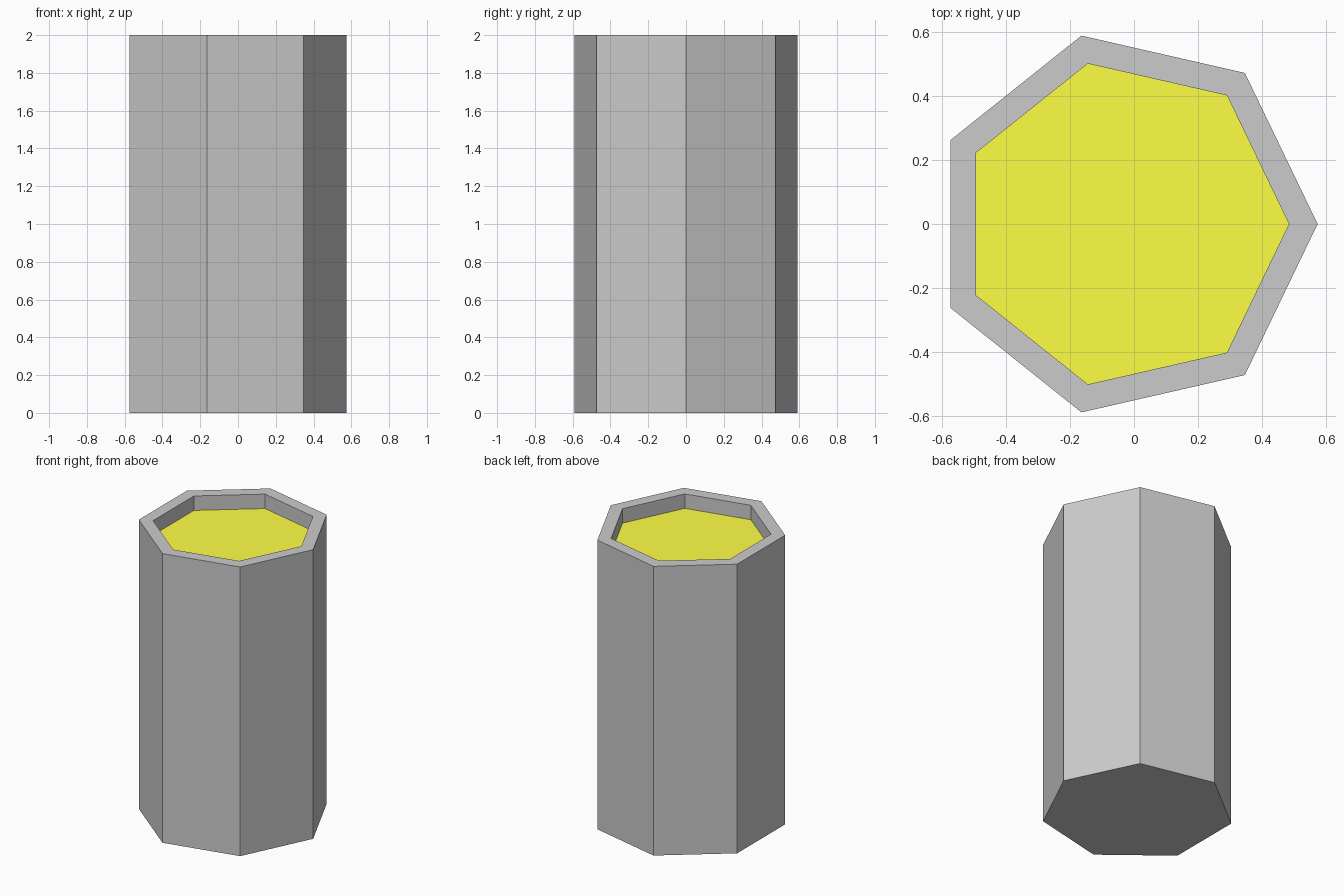
import bpy, bmesh
from math import cos, sin, tau

if "Cube" in bpy.data.objects:
    bpy.data.objects.remove(bpy.data.objects["Cube"])

SIDES = 7
CENTRE_X = -0.03
OUTER_R, INNER_R = 0.605, 0.515
HEIGHT, FILL_Z = 2.0, 1.9


def ring(bm, radius, z):
    return [bm.verts.new((CENTRE_X + radius * cos(tau * i / SIDES),
                          radius * sin(tau * i / SIDES), z)) for i in range(SIDES)]


def bridge(bm, a, b):
    for i in range(SIDES):
        j = (i + 1) % SIDES
        bm.faces.new((a[i], a[j], b[j], b[i]))


def add_object(name, bm):
    mesh = bpy.data.meshes.new(name)
    bm.to_mesh(mesh)
    bm.free()
    obj = bpy.data.objects.new(name, mesh)
    bpy.context.collection.objects.link(obj)
    return obj


# Seven-sided container: base, outer wall, rim and recessed inner wall
bm = bmesh.new()
rings = [ring(bm, r, z) for r, z in
         ((OUTER_R, 0), (OUTER_R, HEIGHT), (INNER_R, HEIGHT), (INNER_R, FILL_Z))]
for lower, upper in zip(rings, rings[1:]):
    bridge(bm, lower, upper)
bm.faces.new(rings[0][::-1])
add_object("container", bm)

# Yellow contents closing the recess
bm = bmesh.new()
bm.faces.new(ring(bm, INNER_R, FILL_Z))
filling = add_object("filling", bm)
yellow = bpy.data.materials.new("yellow")
yellow.diffuse_color = (1.0, 1.0, 0.06, 1.0)
yellow.use_nodes = True
yellow.node_tree.nodes["Principled BSDF"].inputs["Base Color"].default_value = yellow.diffuse_color
filling.data.materials.append(yellow)
